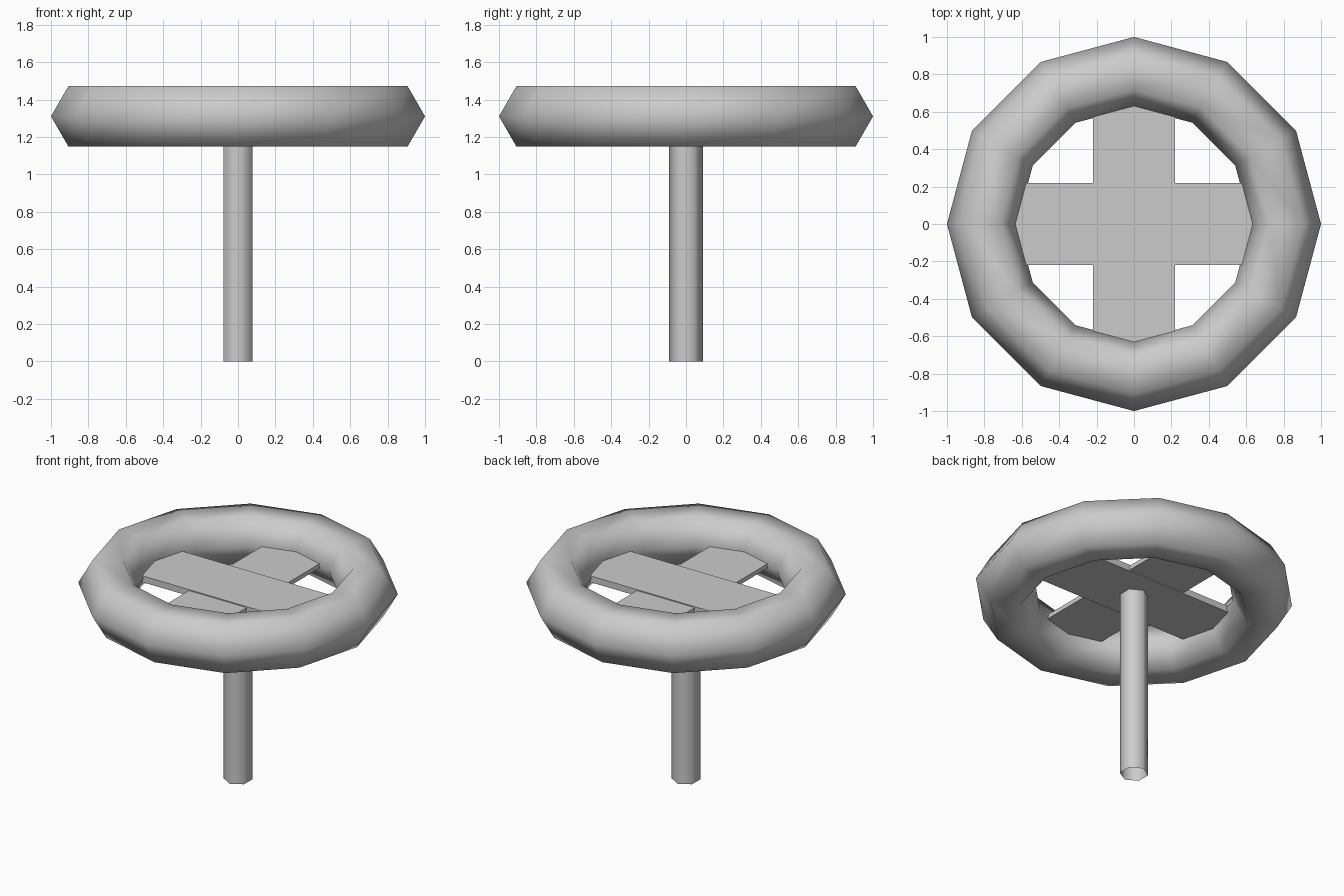
import bpy

if "Cube" in bpy.data.objects:
    bpy.data.objects.remove(bpy.data.objects["Cube"])

RIM_Z = 1.31


def smooth(obj):
    for p in obj.data.polygons:
        p.use_smooth = True


def spoke(name, sx, sy, sz, z):
    bpy.ops.mesh.primitive_cube_add(size=1, location=(0, 0, z))
    obj = bpy.context.object
    obj.name = name
    obj.scale = (sx, sy, sz)
    bpy.ops.object.transform_apply(location=False, rotation=False, scale=True)
    return obj


# Rim: twelve-sided ring with hexagonal section
bpy.ops.mesh.primitive_torus_add(
    major_segments=12, minor_segments=6,
    major_radius=0.8125, minor_radius=0.1875, location=(0, 0, RIM_Z))
rim = bpy.context.object
rim.name = "rim"
smooth(rim)

# Crossed flat spokes, ends buried in the rim; one slightly thicker
spoke("cross_spoke", 1.5, 0.44, 0.044, 1.305)
spoke("long_spoke", 0.44, 1.5, 0.030, 1.305)

# Column: open six-sided tube
column_top = 1.295
bpy.ops.mesh.primitive_cylinder_add(
    vertices=6, radius=0.09, depth=column_top,
    end_fill_type='NOTHING', location=(0, 0, column_top / 2))
column = bpy.context.object
column.name = "column"
smooth(column)
